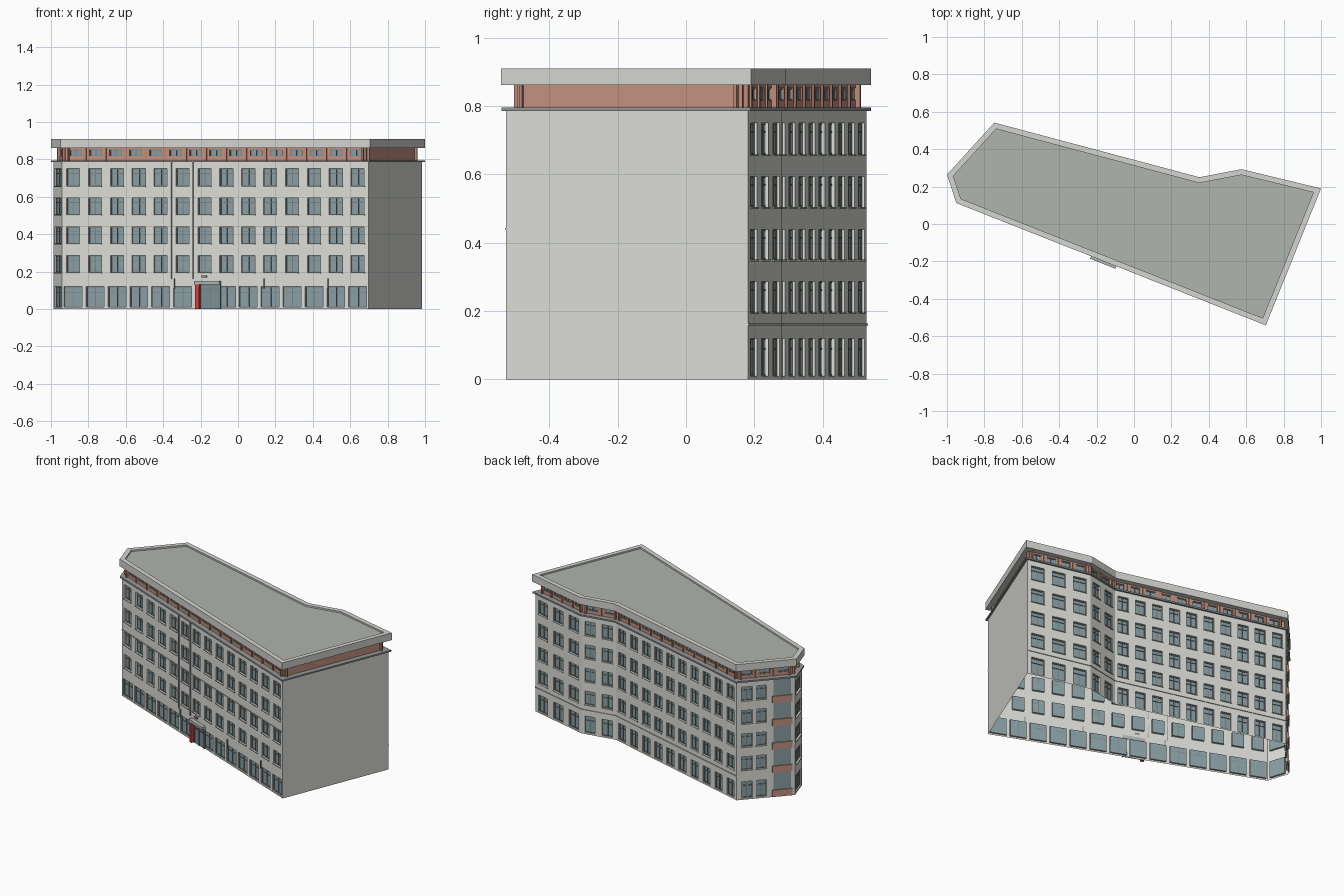
import bpy
from mathutils import Vector

if "Cube" in bpy.data.objects:
    bpy.data.objects.remove(bpy.data.objects["Cube"])

# Roof edge outline, counter-clockwise from the front left corner
ROOF = [Vector(p) for p in [(-0.95, 0.112), (0.705, -0.542), (1.0, 0.19), (0.575, 0.293),
                            (0.35, 0.25), (-0.747, 0.542), (-1.0, 0.264)]]
FRONT, GABLE, BACK_R, BACK_MID, BACK_L, CORNER, LEFT = range(7)
COLORS = {
    "walls": (0.72, 0.73, 0.68), "window_glass": (0.25, 0.35, 0.37), "window_frames": (0.2, 0.22, 0.22),
    "window_sills": (0.5, 0.51, 0.49), "top_storey_walls": (0.55, 0.29, 0.22),
    "top_storey_posts": (0.5, 0.25, 0.19), "balcony_panels": (0.55, 0.29, 0.22),
    "cornice": (0.3, 0.31, 0.31), "parapet": (0.66, 0.67, 0.64), "roof_deck": (0.43, 0.46, 0.43),
    "string_courses": (0.5, 0.51, 0.49), "drainpipes": (0.35, 0.36, 0.36),
    "entrance_post": (0.65, 0.05, 0.05), "entrance_canopy": (0.45, 0.47, 0.47),
    "entrance_door": (0.2, 0.27, 0.29), "wall_lamps": (0.25, 0.25, 0.25),
}
parts = {name: [] for name in COLORS}


def inset(pts, d):
    out = []
    for i, p in enumerate(pts):
        a = (p - pts[i - 1]).normalized()
        b = (pts[(i + 1) % len(pts)] - p).normalized()
        na, nb = Vector((a.y, -a.x)), Vector((b.y, -b.x))
        out.append(p - (na + nb) * d / (1 + na.dot(nb)))
    return out


def ring(pts, z):
    return [(p.x, p.y, z) for p in pts]


def band(part, lo, hi):
    for i in range(len(lo)):
        j = (i + 1) % len(lo)
        parts[part].append([lo[i], lo[j], hi[j], hi[i]])


def slab(part, pts, z0, z1):
    lo, hi = ring(pts, z0), ring(pts, z1)
    band(part, lo, hi)
    parts[part] += [hi, lo[::-1]]


class Wall:
    """Local frame of a wall: u along it, z up, n outward."""
    def __init__(self, pts, i):
        self.a, b = pts[i], pts[(i + 1) % len(pts)]
        self.len = (b - self.a).length
        self.d = (b - self.a).normalized()
        self.n = Vector((self.d.y, -self.d.x))

    def at(self, u, z, n=0.0):
        p = self.a + self.d * u + self.n * n
        return (p.x, p.y, z)

    def quad(self, part, u0, u1, z0, z1, n=0.0):
        parts[part].append([self.at(u0, z0, n), self.at(u1, z0, n), self.at(u1, z1, n), self.at(u0, z1, n)])

    def tunnel(self, part, u0, u1, z0, z1, n0, n1):
        c = [(u0, z0), (u1, z0), (u1, z1), (u0, z1)]
        for k in range(4):
            p, q = c[k], c[(k + 1) % 4]
            parts[part].append([self.at(*p, n0), self.at(*q, n0), self.at(*q, n1), self.at(*p, n1)])

    def box(self, part, u0, u1, z0, z1, n0, n1):
        self.quad(part, u0, u1, z0, z1, n1)
        parts[part].append([self.at(u1, z0, n0), self.at(u0, z0, n0), self.at(u0, z1, n0), self.at(u1, z1, n0)])
        c = [(u0, z0), (u1, z0), (u1, z1), (u0, z1)]
        for k in range(4):
            p, q = c[k], c[(k + 1) % 4]
            parts[part].append([self.at(*q, n1), self.at(*p, n1), self.at(*p, n0), self.at(*q, n0)])

    def window(self, u0, u1, z0, z1, depth, transom=True):
        self.quad("window_glass", u0, u1, z0, z1, -depth)
        f, n0, n1 = 0.004, -depth, -depth + 0.004
        for u in (u0, (u0 + u1) / 2 - f / 2, u1 - f):
            self.box("window_frames", u, u + f, z0, z1, n0, n1)
        bars = [z0, z1 - f] + ([z0 + (z1 - z0) * 0.7] if transom else [])
        for z in bars:
            self.box("window_frames", u0, u1, z, z + f, n0, n1)

    def storey(self, part, z0, z1, spans, h0, h1, depth=0.012, sill=True, transom=True):
        """One floor of wall with openings at the given u spans."""
        if not spans:
            return self.quad(part, 0, self.len, z0, z1)
        self.quad(part, 0, self.len, z0, h0)
        self.quad(part, 0, self.len, h1, z1)
        u = 0
        for a, b in spans:
            self.quad(part, u, a, h0, h1)
            self.tunnel(part, a, b, h0, h1, 0, -depth)
            self.window(a, b, h0, h1, depth, transom)
            if sill:
                self.box("window_sills", a - 0.003, b + 0.003, h0 - 0.005, h0, 0, 0.005)
            u = b
        self.quad(part, u, self.len, h0, h1)


def even(length, n, fill):
    pitch = length / n
    return [((i + 0.5 - fill / 2) * pitch, (i + 0.5 + fill / 2) * pitch) for i in range(n)]


# Main walls: five storeys of windows
BODY = inset(ROOF, 0.012)
walls = [Wall(BODY, i) for i in range(7)]
FLOORS = [(0, 0.16, 0.01, 0.12), (0.16, 0.315, 0.196, 0.286), (0.315, 0.47, 0.35, 0.438),
          (0.47, 0.625, 0.504, 0.594), (0.625, 0.785, 0.658, 0.75)]
BAYS = {FRONT: 14, GABLE: 0, BACK_R: 3, BACK_MID: 2, BACK_L: 10, CORNER: 0, LEFT: 1}
for i, w in enumerate(walls):
    for k, (z0, z1, h0, h1) in enumerate(FLOORS):
        if i == CORNER:
            spans = [(w.len * a, w.len * b) for a, b in ((0.08, 0.27), (0.33, 0.51), (0.63, 0.93))]
        elif BAYS[i]:
            fill = 0.72 if i == LEFT else 0.82 if (i == FRONT and k == 0) else 0.6
            spans = even(w.len, BAYS[i], fill)
        else:
            spans = []
        w.storey("walls", z0, z1, spans, h0, h1, sill=k > 0)
        # Brown panels and tall dark glazing of the corner balcony column
        if i == CORNER:
            a, b = spans[2]
            w.box("balcony_panels", a - 0.008, b + 0.008, z0 + 0.003, z0 + 0.048, 0, 0.008)
            w.quad("window_glass", a, b, z0 + 0.048, z1, 0.002)

# Thin ledges
walls[FRONT].box("string_courses", 0, walls[FRONT].len, 0.438, 0.443, 0, 0.004)
for i in (BACK_R, BACK_MID, BACK_L):
    walls[i].box("string_courses", 0, walls[i].len, 0.158, 0.163, 0, 0.004)

# Front drainpipes, lamps and entrance, placed by their x position
fw = walls[FRONT]
ux = lambda x: (x - fw.a.x) / fw.d.x
for x in (-0.355, -0.24):
    fw.box("drainpipes", ux(x) - 0.003, ux(x) + 0.003, 0.16, 0.785, 0, 0.006)
for x in (-0.34, 0.14, 0.48):
    fw.box("wall_lamps", ux(x) - 0.003, ux(x) + 0.003, 0.11, 0.162, 0, 0.007)
fw.box("wall_lamps", ux(-0.19), ux(-0.165), 0.168, 0.18, 0, 0.012)
fw.box("entrance_post", ux(-0.22), ux(-0.2), 0, 0.132, 0, 0.024)
fw.box("entrance_canopy", ux(-0.225), ux(-0.09), 0.132, 0.15, 0, 0.026)
fw.box("entrance_door", ux(-0.2), ux(-0.09), 0, 0.132, 0, 0.004)
for x in (-0.197, -0.147, -0.095):
    fw.box("window_frames", ux(x), ux(x) + 0.005, 0, 0.132, 0.004, 0.009)
fw.box("window_frames", ux(-0.197), ux(-0.09), 0.1, 0.105, 0.004, 0.009)

# Cornice below the set-back top storey
slab("cornice", inset(ROOF, 0.001), 0.785, 0.795)

# Set-back brown top storey with a window strip and corner posts
TOP = inset(ROOF, 0.036)
for i, n in enumerate((15, 0, 4, 2, 11, 3, 1)):
    w = Wall(TOP, i)
    w.storey("top_storey_walls", 0.795, 0.864, even(w.len, n, 0.62) if n else [], 0.817, 0.852,
             depth=0.008, sill=False, transom=False)
    for k in range(1, n):
        u = w.len * k / n
        w.box("top_storey_posts", u - 0.005, u + 0.005, 0.795, 0.864, 0, 0.006)
    for u in (0.012, w.len - 0.022):
        w.box("top_storey_posts", u, u + 0.01, 0.795, 0.864, 0, 0.014)

# Parapet and sunken roof deck
rim = inset(ROOF, 0.03)
parts["parapet"].append(ring(ROOF, 0.862)[::-1])
band("parapet", ring(ROOF, 0.862), ring(ROOF, 0.91))
band("parapet", ring(ROOF, 0.91), ring(rim, 0.91))
band("parapet", ring(rim, 0.91), ring(rim, 0.9))
parts["roof_deck"].append(ring(rim, 0.9))

# Turn each collected part into an object
for name, faces in parts.items():
    verts, index = [], []
    for f in faces:
        index.append(list(range(len(verts), len(verts) + len(f))))
        verts += f
    mesh = bpy.data.meshes.new(name)
    mesh.from_pydata(verts, [], index)
    mat = bpy.data.materials.new(name)
    mat.diffuse_color = (*COLORS[name], 1)
    mat.use_nodes = True
    mat.node_tree.nodes["Principled BSDF"].inputs["Base Color"].default_value = mat.diffuse_color
    mesh.materials.append(mat)
    bpy.context.collection.objects.link(bpy.data.objects.new(name, mesh))
